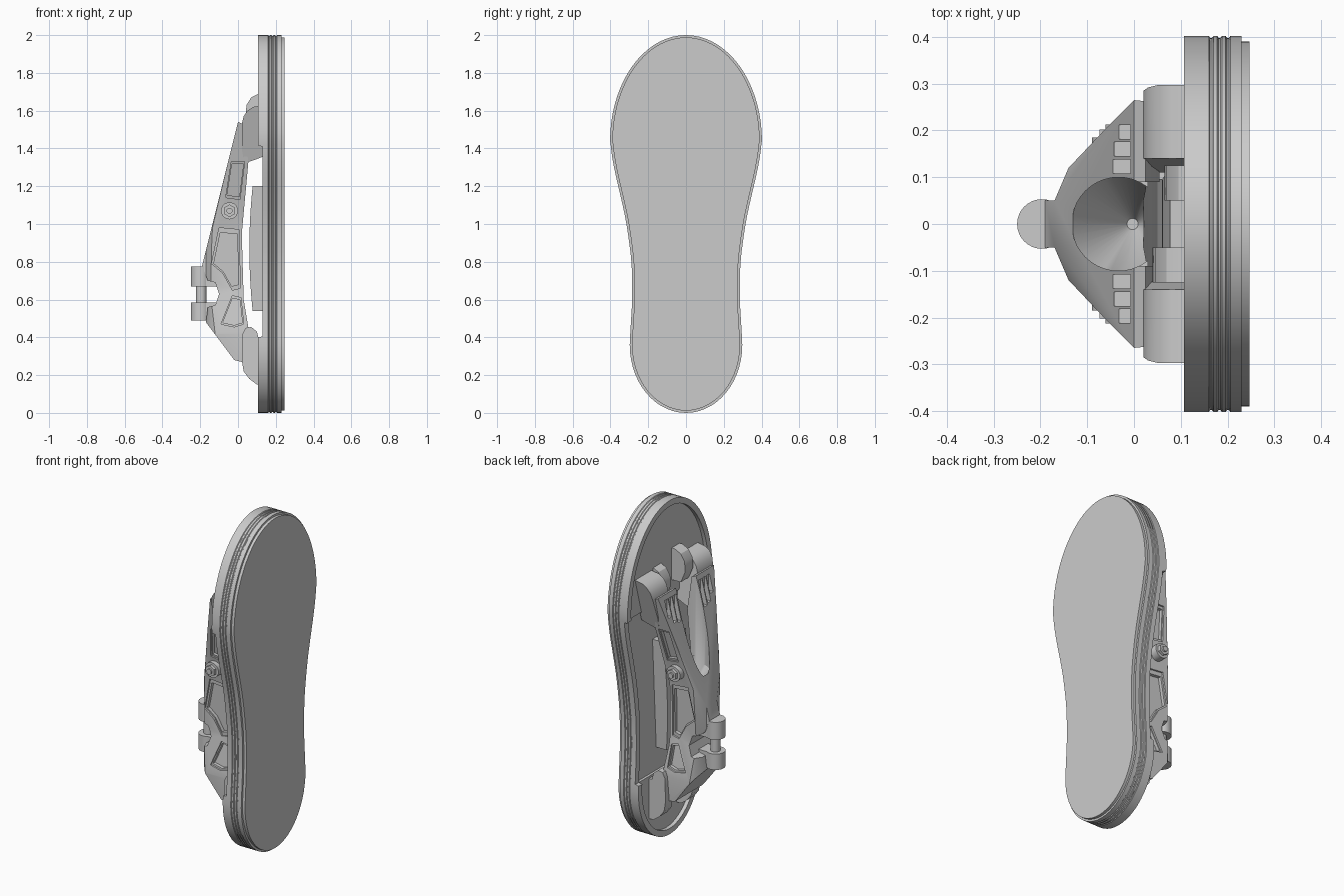
import bpy, bmesh, math
from mathutils import Matrix, Vector

if "Cube" in bpy.data.objects:
    bpy.data.objects.remove(bpy.data.objects["Cube"])

GREY = bpy.data.materials.new("plain_grey")
GREY.use_nodes = True
GREY.diffuse_color = (0.6, 0.6, 0.6, 1)
GREY.node_tree.nodes["Principled BSDF"].inputs["Base Color"].default_value = (0.6, 0.6, 0.6, 1)


def make(name, bm, smooth=True):
    bmesh.ops.recalc_face_normals(bm, faces=bm.faces)
    me = bpy.data.meshes.new(name)
    bm.to_mesh(me)
    bm.free()
    me.materials.append(GREY)
    ob = bpy.data.objects.new(name, me)
    bpy.context.collection.objects.link(ob)
    if smooth:
        shade(ob)
    return ob


def select(ob):
    bpy.ops.object.select_all(action='DESELECT')
    ob.select_set(True)
    bpy.context.view_layer.objects.active = ob


def shade(ob):
    select(ob)
    bpy.ops.object.shade_smooth_by_angle(angle=math.radians(30))


def loft(name, rings, smooth=True):
    """Skin equal-length closed rings and cap both ends."""
    bm = bmesh.new()
    loops = [[bm.verts.new(p) for p in r] for r in rings]
    n = len(loops[0])
    for a, b in zip(loops, loops[1:]):
        for i in range(n):
            j = (i + 1) % n
            bm.faces.new((a[i], a[j], b[j], b[i]))
    bm.faces.new(loops[0])
    bm.faces.new(loops[-1])
    return make(name, bm, smooth)


def prism_y(name, pts, lo, hi, smooth=False):
    """Side profile (x, z) extruded along y; lo and hi may depend on z."""
    f = lambda v, z: v(z) if callable(v) else v
    return loft(name, [[(x, f(v, z), z) for x, z in pts] for v in (lo, hi)], smooth)


def cylinder(name, centre, r, depth, axis='Z', sides=32):
    bm = bmesh.new()
    rot = Matrix.Rotation(math.pi / 2, 4, 'X') if axis == 'Y' else Matrix()
    bmesh.ops.create_cone(bm, cap_ends=True, segments=sides, radius1=r, radius2=r,
                          depth=depth, matrix=Matrix.Translation(centre) @ rot)
    return make(name, bm)


def box(name, x, y, z):
    return prism_y(name, [(x[0], z[0]), (x[1], z[0]), (x[1], z[1]), (x[0], z[1])], *y)


def cut(ob, tool, op='DIFFERENCE'):
    mod = ob.modifiers.new("cut", 'BOOLEAN')
    mod.operation, mod.object, mod.solver = op, tool, 'EXACT'
    select(ob)
    bpy.ops.object.modifier_apply(modifier=mod.name)
    bpy.data.objects.remove(tool)


def lerp(table, z):
    for (a, wa), (b, wb) in zip(table, table[1:]):
        if z <= b:
            return wa + (wb - wa) * max(0, z - a) / (b - a)
    return table[-1][1]


# Waisted plate outline: elliptical ends joined by softened sides
WAIST = [(.36, .299), (.6, .284), (.8, .287), (1.0, .314), (1.1, .335),
         (1.2, .359), (1.3, .382), (1.38, .396), (1.44, .402)]


def half_width(z):
    return sum(lerp(WAIST, z + d) for d in (-.06, -.03, 0, .03, .06)) / 5


half = [(.298 * math.sin(a), .36 - .36 * math.cos(a))
        for a in (math.pi / 2 * i / 14 for i in range(15))]
heights = [.4, .405] + [.45 + .04 * i for i in range(24)] + [1.41, 1.415]
half += [(half_width(z), z) for z in heights]
half += [(.402 * math.cos(a), 1.44 + .56 * math.sin(a))
         for a in (math.pi / 2 * i / 18 for i in range(19))]
outline = [Vector(p) for p in half + [(-y, z) for y, z in half[-2:0:-1]]]


def ring(x, inset, lowered=None):
    pts = []
    for i, p in enumerate(outline):
        t = outline[(i + 1) % len(outline)] - outline[i - 1]
        n = Vector((t.y, -t.x)).normalized()
        q = p - n * inset
        low = lowered is not None and .402 < p.y < 1.412
        pts.append((lowered if low else x, q.x, q.y))
    return pts


# Plate with raised rim, shallow grooved edge and stepped outer face
sections = [ring(.145, .035), ring(.107, .035, .13), ring(.107, 0, .13)]
for g in (.16, .178, .196):
    sections += [ring(g, 0), ring(g + .003, .004), ring(g + .007, .004), ring(g + .01, 0)]
sections += [ring(.23, 0), ring(.23, .012), ring(.247, .012)]
loft("plate", sections)

# Raised floors at the two ends of the recess
for name, keep in (("upper_floor", lambda z: z > 1.38), ("lower_floor", lambda z: z < .42)):
    loft(name, [[p for p in ring(x, .034) if keep(p[2])] for x in (.13, .17)], False)

# Curved pad in the middle of the plate, narrowing downwards
arc = [(.06 + .16 * (z - .87) ** 2, z) for z in (.54 + .066 * i for i in range(11))]
PAD = [(.54, .075), (1.2, .11)]
prism_y("centre_pad", [(.165, .54)] + arc + [(.165, 1.2)],
        lambda z: -lerp(PAD, z), lambda z: lerp(PAD, z), True)

# Frame: side profile trimmed by its back and plan outlines
WIDTH = [(.27, .13), (.42, .14), (.66, .11), (.98, .125), (1.54, .265)]
frame = prism_y("frame", [(0, 1.54), (-.19, .78), (-.16, .7), (-.12, .69), (-.1, .63),
                          (-.12, .57), (-.16, .56), (-.17, .48), (-.02, .28), (.02, .27),
                          (.06, .42), (.03, .6), (.02, .95), (.055, 1.33), (.025, 1.53)], -.4, .4)
side = [(w, z) for z, w in WIDTH]
side = [(.125, .2)] + side + [(.28, 1.6)]
side += [(-y, z) for y, z in reversed(side)]
cut(frame, loft("trim", [[(x, y, z) for y, z in side] for x in (-.5, .5)], False), 'INTERSECT')
plan = [(-.3, .05), (-.17, .05), (-.14, .12), (0, .268), (.2, .3)]
plan += [(x, -y) for x, y in reversed(plan)]
cut(frame, loft("trim", [[(x, y, z) for x, y in plan] for z in (0, 2)], False), 'INTERSECT')

# Sloping bowl and gap between the two upper arms
turn = [2 * math.pi * i / 40 for i in range(40)]
cut(frame, loft("bowl", [[(c + r * math.cos(a), r * math.sin(a), z) for a in turn]
                         for c, r, z in ((-.003, .012, .86), (-.033, .1, 1.02), (-.033, .1, 1.8))]))
cut(frame, box("gap", (-.03, .3), (-.09, .09), (1.06, 1.8)))

# Sunken side panels, each with a narrow ledge, and arm slots
PANELS = [[(-.14, .79), (-.1, .98), (.005, .97), (.012, .66), (-.03, .65), (-.08, .74)],
          [(-.03, .62), (.015, .61), (.03, .47), (-.02, .455), (-.09, .47)],
          [(-.065, 1.14), (-.035, 1.33), (.035, 1.33), (.01, 1.13)]]


def panel(pts, s, scale, depth):
    mx, mz = (sum(v) / len(pts) for v in zip(*pts))
    pts = [(mx + (x - mx) * scale, mz + (z - mz) * scale) for x, z in pts]
    return prism_y("panel", pts, lambda z: s * (lerp(WIDTH, z) - depth),
                   lambda z: s * (lerp(WIDTH, z) + .1))


for s in (-1, 1):
    for p in PANELS:
        cut(frame, panel(p, s, 1, .01))
        cut(frame, panel(p, s, .86, .03))
    for y, low in ((.108, 1.36), (.145, 1.37), (.182, 1.41)):
        cut(frame, box("slot", (-.3, 0), (s * y, s * (y + .03)), (low, 1.51)))
shade(frame)

# Hinge knuckles, necks and pin
for name, lo, hi in (("lower_knuckle", .49, .585), ("upper_knuckle", .67, .775)):
    cylinder(name, (-.197, 0, (lo + hi) / 2), .053, hi - lo)
    box(name + "_neck", (-.19, -.1), (-.045, .045), (lo, hi))
cylinder("hinge_pin", (-.195, 0, .63), .027, .12, sides=24)

# Rounded mounts, brackets and bolts on both sides
UPPER = [(.14, 1.36), (.09, 1.34), (.06, 1.33), (.03, 1.34), (.02, 1.4), (.02, 1.53),
         (.03, 1.57), (.05, 1.6), (.08, 1.62), (.14, 1.63)]
INNER = [(1.33, .11), (1.45, .14), (1.63, .14)]
OUTER = [(1.33, .21), (1.53, .285), (1.6, .297), (1.63, .297)]
BRACKET = [(.14, 1.5), (.07, 1.5), (.04, 1.57), (.045, 1.63), (.07, 1.67), (.11, 1.69), (.14, 1.69)]
LOWER = [(.14, .15), (.1, .15), (.06, .18), (.03, .22), (.02, .28), (.025, .42),
         (.04, .45), (.07, .455), (.1, .43), (.11, .39), (.14, .39)]
for s, hand, drop in ((-1, "right", 0), (1, "left", .05)):
    prism_y(hand + "_upper_mount", UPPER, lambda z: s * lerp(INNER, z),
            lambda z: s * lerp(OUTER, z), True)
    prism_y(hand + "_upper_bracket", [(x + drop / 2, z - drop) for x, z in BRACKET],
            s * .05, s * .125, True)
    prism_y(hand + "_lower_mount", LOWER, s * .095, s * .165, True)
    cylinder(hand + "_bolt_collar", (-.045, s * .15, 1.07), .045, .07, 'Y')
    cylinder(hand + "_bolt_nut", (-.045, s * .19, 1.07), .033, .025, 'Y', 6)
    cylinder(hand + "_bolt_tip", (-.045, s * .2, 1.07), .016, .025, 'Y', 16)
